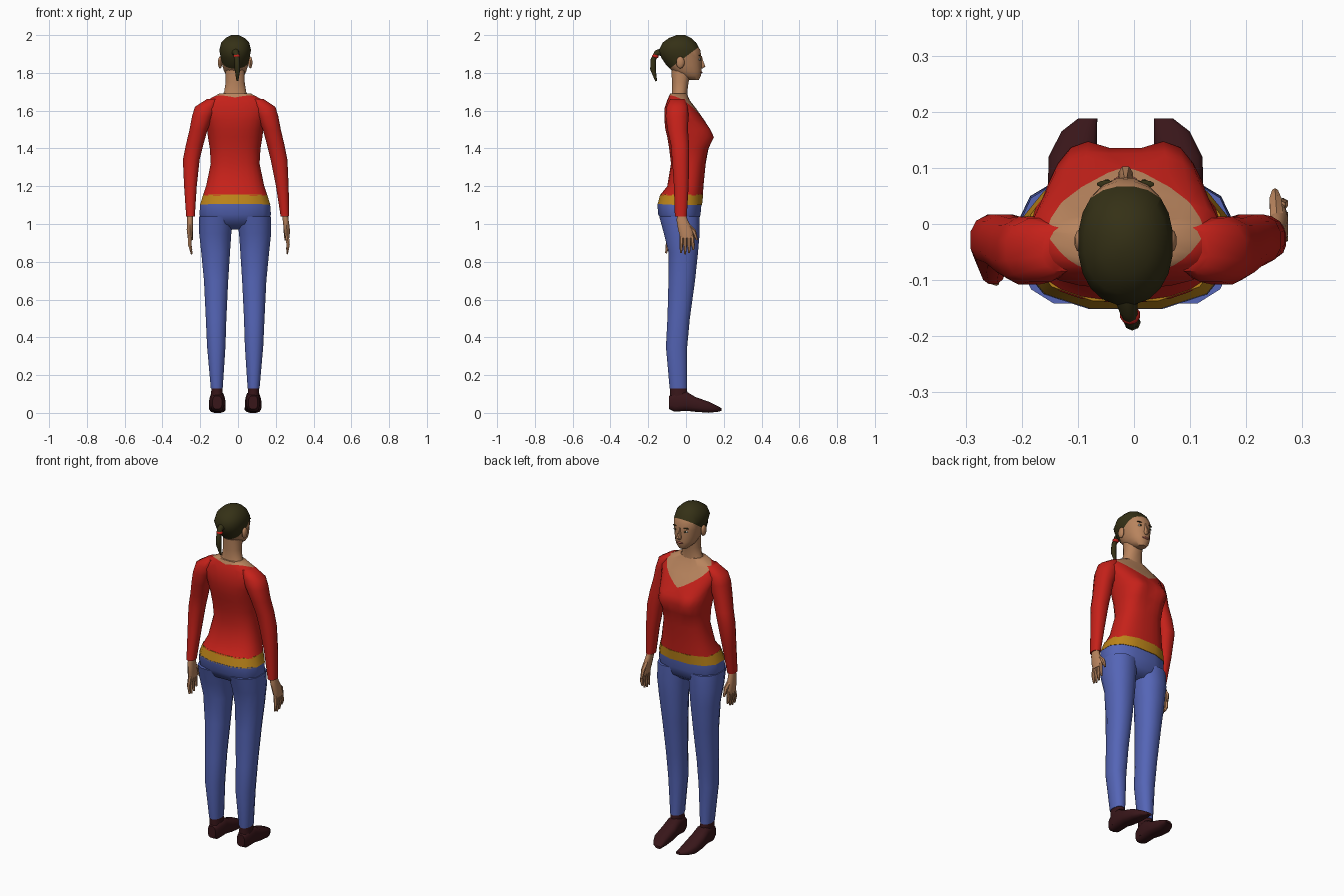
import bpy, bmesh, math
from mathutils import Vector

if "Cube" in bpy.data.objects:
    bpy.data.objects.remove(bpy.data.objects["Cube"], do_unlink=True)

CX = -0.015  # body centre line


def material(name, *rgb):
    m = bpy.data.materials.new(name)
    m.use_nodes = True
    m.diffuse_color = (*rgb, 1)
    bsdf = next(n for n in m.node_tree.nodes if n.type == "BSDF_PRINCIPLED")
    bsdf.inputs["Base Color"].default_value = (*rgb, 1)
    bsdf.inputs["Roughness"].default_value = 0.8
    return m


RED = material("red_knit", 0.56, 0.015, 0.01)
BLUE = material("blue_denim", 0.09, 0.13, 0.47)
GOLD = material("belt_gold", 0.5, 0.23, 0.01)
SKIN = material("skin", 0.48, 0.23, 0.11)
HAIR = material("dark_hair", 0.035, 0.03, 0.008)
SHOE = material("shoe_leather", 0.04, 0.008, 0.01)
LIPS = material("lips", 0.35, 0.1, 0.07)
WHITE = material("eye_white", 0.6, 0.58, 0.53)


def finish(name, bm, *mats):
    bmesh.ops.recalc_face_normals(bm, faces=bm.faces)
    mesh = bpy.data.meshes.new(name)
    bm.to_mesh(mesh)
    bm.free()
    for m in mats:
        mesh.materials.append(m)
    obj = bpy.data.objects.new(name, mesh)
    bpy.context.collection.objects.link(obj)
    bpy.ops.object.select_all(action="DESELECT")
    obj.select_set(True)
    bpy.context.view_layer.objects.active = obj
    bpy.ops.object.shade_smooth_by_angle(angle=math.radians(50))
    return obj


def power(v, p):
    return math.copysign(abs(v) ** (2 / p), v)


def loft(rows, axis="Z", side=1, sides=12, p=2.3, warp=None):
    """Skin rounded sections; a row is (position, x min, x max, other min, other max)."""
    bm = bmesh.new()
    rings = []
    for t, a, b, c, d in rows:
        ring = []
        for i in range(sides):
            ang = math.tau * (i + 0.5) / sides
            x = (a + b) / 2 + (b - a) / 2 * power(math.cos(ang), p)
            v = (c + d) / 2 + (d - c) / 2 * power(math.sin(ang), p)
            co = Vector((x, v, t) if axis == "Z" else (x, t, v))
            if warp:
                co = warp(co)
            ring.append(bm.verts.new((CX + side * co.x, co.y, co.z)))
        rings.append(ring)
    for r, s in zip(rings, rings[1:]):
        for i in range(sides):
            j = (i + 1) % sides
            bm.faces.new((r[i], r[j], s[j], s[i]))
    bm.faces.new(rings[0])
    bm.faces.new(rings[-1])
    return bm


def centred(rows):
    return [(z, -w, w, back, front) for z, w, back, front in rows]


def tint_above(bm, planes):
    """Cut along planes and give faces above all of them the second material."""
    for co, no in planes:
        geom = bm.verts[:] + bm.edges[:] + bm.faces[:]
        bmesh.ops.bisect_plane(bm, geom=geom, plane_co=co, plane_no=no)
    for f in bm.faces:
        mid = f.calc_center_median()
        f.material_index = int(all((mid - co).dot(no) > 0 for co, no in planes))


def tube(name, points, radii, mat, side=1, sides=8, warp=None):
    """Round tapering tube along a path."""
    bm = bmesh.new()
    pts = [warp(Vector(q)) if warp else Vector(q) for q in points]
    rings = []
    for i, q in enumerate(pts):
        along = (pts[min(i + 1, len(pts) - 1)] - pts[max(i - 1, 0)]).normalized()
        u = along.cross(Vector((1, 0, 0))).normalized()
        v = along.cross(u)
        ring = []
        for k in range(sides):
            a = math.tau * k / sides
            c = q + radii[i] * (u * math.cos(a) + v * math.sin(a))
            ring.append(bm.verts.new((CX + side * c.x, c.y, c.z)))
        rings.append(ring)
    for r, s in zip(rings, rings[1:]):
        for k in range(sides):
            bm.faces.new((r[k], r[k - 1], s[k - 1], s[k]))
    bm.faces.new(rings[0])
    bm.faces.new(rings[-1])
    finish(name, bm, mat)


def ball(name, centre, size, mat, side=1):
    bm = bmesh.new()
    bmesh.ops.create_uvsphere(bm, u_segments=10, v_segments=7, radius=1)
    for v in bm.verts:
        c = Vector(centre) + v.co * Vector(size)
        v.co = (CX + side * c.x, c.y, c.z)
    finish(name, bm, mat)


# Torso with a V neckline
def bust(co):
    if co.y > 0:
        d = ((abs(co.x) - 0.085) / 0.05) ** 2 + ((co.z - 1.46) / 0.05) ** 2
        co.y += 0.03 * math.exp(-d)
    return co


torso = loft(centred([
    (1.15, .172, -.14, .09), (1.2, .155, -.1, .093), (1.32, .13, -.08, .105),
    (1.4, .135, -.09, .118), (1.46, .145, -.1, .128), (1.5, .15, -.11, .122),
    (1.55, .16, -.115, .097), (1.61, .175, -.115, .055), (1.655, .15, -.1, .02),
    (1.69, .085, -.085, .005)]), sides=24, p=2.5, warp=bust)
apex = Vector((CX, 0.09, 1.55))
tint_above(torso, [(apex, Vector((s * 0.27, 0.65, 1)).normalized()) for s in (1, -1)])
finish("sweater_body", torso, RED, SKIN)

# Belt and hips
finish("belt", loft(centred([(1.1, .192, -.155, .088), (1.155, .174, -.14, .094)]), p=2.5), GOLD)
finish("trouser_hips", loft(centred([
    (.97, .08, -.06, .03), (1.0, .17, -.12, .065), (1.05, .195, -.15, .08),
    (1.105, .19, -.155, .085)]), p=2.5), BLUE)

# Legs and shoes
for s, tag in ((1, "left"), (-1, "right")):
    finish(tag + "_trouser_leg", loft([
        (.13, .065, .13, -.088, .008), (.35, .05, .15, -.108, .008),
        (.5, .045, .157, -.1, .022), (.7, .035, .167, -.095, .05),
        (.85, .025, .182, -.095, .066), (.95, .018, .193, -.12, .075),
        (1.04, .005, .193, -.145, .075)], side=s), BLUE)
    finish(tag + "_shoe_ankle", loft([
        (.03, .06, .13, -.085, .02), (.135, .068, .127, -.085, .005)], side=s), SHOE)
    finish(tag + "_shoe", loft([
        (-.09, .07, .12, .02, .09), (-.06, .06, .13, .005, .11),
        (.0, .055, .135, .01, .115), (.05, .05, .14, .005, .085),
        (.12, .05, .138, 0, .06), (.165, .05, .115, .005, .038),
        (.188, .05, .085, .01, .025)], axis="Y", side=s, p=3), SHOE)

# Sleeves and hands, each forearm hanging at its own slant
for s, tag, dx, dy in ((1, "left", 0.05, 0), (-1, "right", -0.04, -0.16)):
    def hang(co, dx=dx, dy=dy):
        f = max(0, 1.34 - co.z)
        return co + Vector((dx * f, dy * f, 0))

    finish(tag + "_sleeve", loft([
        (1.04, .225, .272, -.06, .005), (1.2, .208, .277, -.065, .015),
        (1.34, .187, .278, -.075, .018), (1.42, .167, .262, -.082, .018),
        (1.5, .145, .243, -.1, .012), (1.57, .115, .23, -.11, .015),
        (1.62, .09, .215, -.105, .012), (1.662, .08, .15, -.085, -.005)],
        side=s, warp=hang), RED)
    finish(tag + "_palm", loft([
        (.925, .243, .268, -.03, .04), (.97, .238, .272, -.042, .035),
        (1.02, .235, .268, -.05, .01), (1.06, .235, .265, -.045, -.005)],
        side=s, sides=10, warp=hang), SKIN)
    for i in range(4):
        y = -0.022 + 0.018 * i
        tip = 0.84 + 0.006 * (i - 1) ** 2
        tube(f"{tag}_finger_{i + 1}",
             [(.255, y, .94), (.258, y * 1.15, .89), (.25, y * 1.2, tip)],
             (.011, .01, .005), SKIN, s, 6, hang)
    tube(tag + "_thumb", [(.253, .0, 1.0), (.248, .042, .96), (.245, .058, .915)],
         (.014, .012, .006), SKIN, s, 6, hang)

# Neck and head with a slanted hairline
finish("neck", loft(centred([
    (1.65, .085, -.085, .01), (1.7, .06, -.075, .008), (1.75, .052, -.075, .015),
    (1.82, .052, -.08, .03)])), SKIN)
head = loft(centred([
    (1.762, .025, .02, .068), (1.785, .048, -.04, .08), (1.81, .06, -.075, .083),
    (1.84, .069, -.105, .082), (1.88, .077, -.132, .083), (1.92, .085, -.145, .077),
    (1.96, .075, -.125, .055), (1.985, .05, -.09, .028), (2, .02, -.05, -.005)]),
    sides=20, p=2.2)
tint_above(head, [(Vector((CX, 0.065, 1.935)), Vector((0, -0.74, 1)).normalized())])
finish("head", head, SKIN, HAIR)

# Face
finish("nose", loft(centred([
    (1.823, .008, .06, .09), (1.835, .014, .06, .104), (1.86, .009, .06, .093),
    (1.89, .006, .06, .084)]), sides=8), SKIN)
ball("lips", (0, .078, 1.803), (.022, .009, .007), LIPS)
for s, tag in ((1, "left"), (-1, "right")):
    ball(tag + "_ear", (.08, -.03, 1.855), (.012, .022, .032), SKIN, s)
    ball(tag + "_eye", (.033, .071, 1.872), (.014, .007, .006), WHITE, s)
    ball(tag + "_iris", (.033, .075, 1.872), (.006, .005, .006), HAIR, s)
    ball(tag + "_eyebrow", (.034, .071, 1.893), (.018, .007, .003), HAIR, s)

# Ponytail with its tie
tube("ponytail", [(0, -.12, 1.91), (.005, -.155, 1.905), (.01, -.173, 1.87),
                  (.012, -.175, 1.82), (.012, -.158, 1.757)],
     (.024, .016, .014, .015, .005), HAIR)
ball("hair_tie", (.008, -.162, 1.888), (.019, .018, .012), RED)
